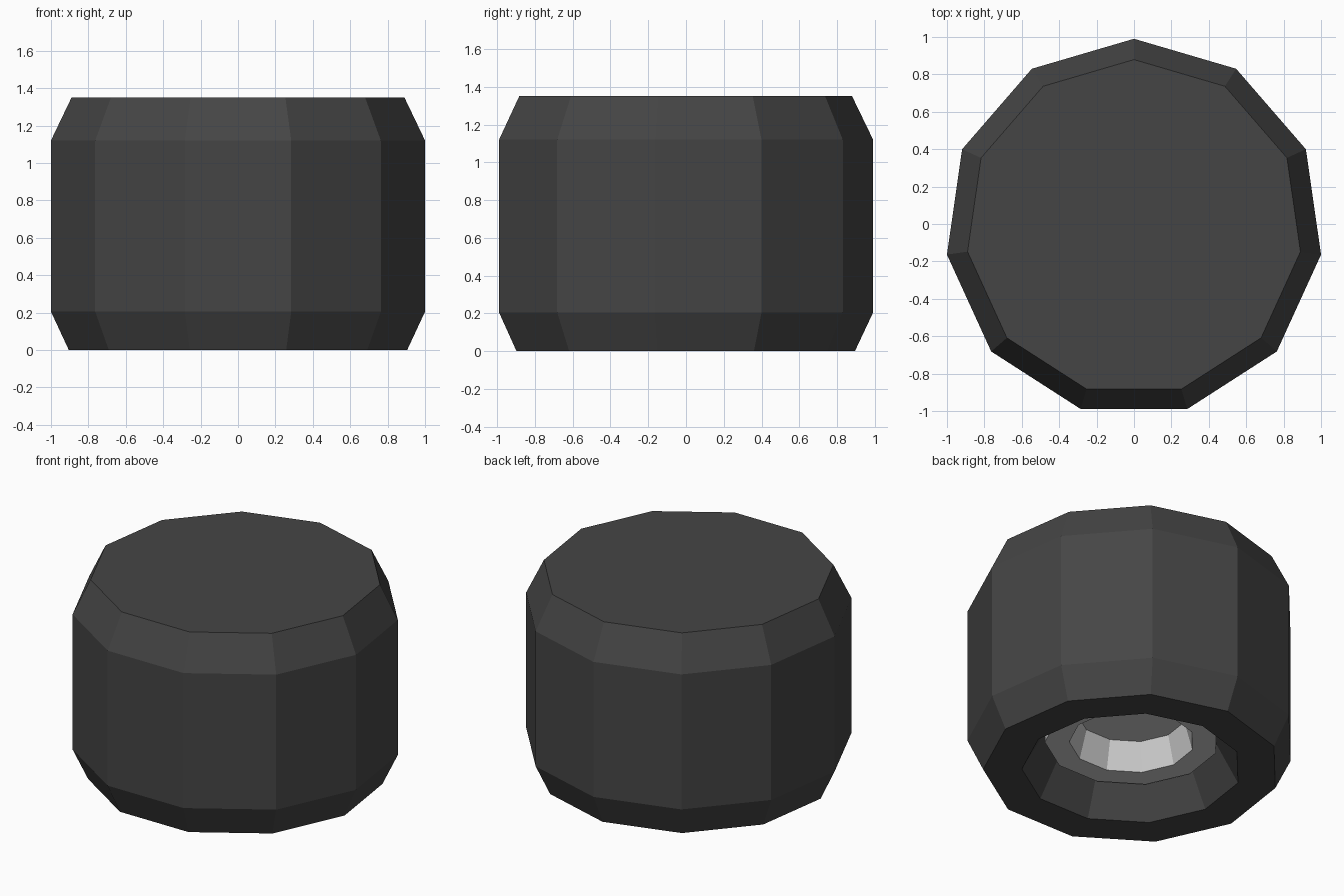
import bpy, bmesh, math

if "Cube" in bpy.data.objects:
    bpy.data.objects.remove(bpy.data.objects["Cube"])

SIDES = 11
CENTRE_Y = -0.02   # the odd-sided ring is centred by its bounding box


def lathe(name, profile, material=None):
    """Spin an (r, z) profile round z; profile ends with r = 0 become flat caps."""
    bm = bmesh.new()
    rings = []
    for r, z in profile:
        ring = []
        for i in range(SIDES):
            a = math.pi / 2 + 2 * math.pi * i / SIDES
            ring.append(bm.verts.new((r * math.cos(a), r * math.sin(a) + CENTRE_Y, z)))
        rings.append(ring)
    for lo, hi in zip(rings, rings[1:]):
        for i in range(SIDES):
            j = (i + 1) % SIDES
            bm.faces.new((lo[i], lo[j], hi[j], hi[i]))
    # flat end caps
    bm.faces.new(rings[0])
    bm.faces.new(rings[-1])
    bmesh.ops.recalc_face_normals(bm, faces=bm.faces)
    mesh = bpy.data.meshes.new(name)
    bm.to_mesh(mesh)
    bm.free()
    obj = bpy.data.objects.new(name, mesh)
    bpy.context.collection.objects.link(obj)
    if material:
        mesh.materials.append(material)
    return obj


black = bpy.data.materials.new("dark_rubber")
black.diffuse_color = (0.06, 0.06, 0.06, 1)
black.use_nodes = True
black.node_tree.nodes["Principled BSDF"].inputs["Base Color"].default_value = black.diffuse_color

# Outer drum: socket ceiling, tapered socket wall, bottom rim, bevelled side, top
lathe("outer_drum", [(0.54, 0.40), (0.54, 0.25), (0.676, 0.0), (0.914, 0.0),
                     (1.0103, 0.205), (1.0103, 1.12), (0.899, 1.35)], black)

# Grey hub inside the socket: outer wall, annular face, recess wall, recess ceiling
lathe("inner_hub", [(0.537, 0.39), (0.535, 0.19), (0.385, 0.19), (0.335, 0.38)])
